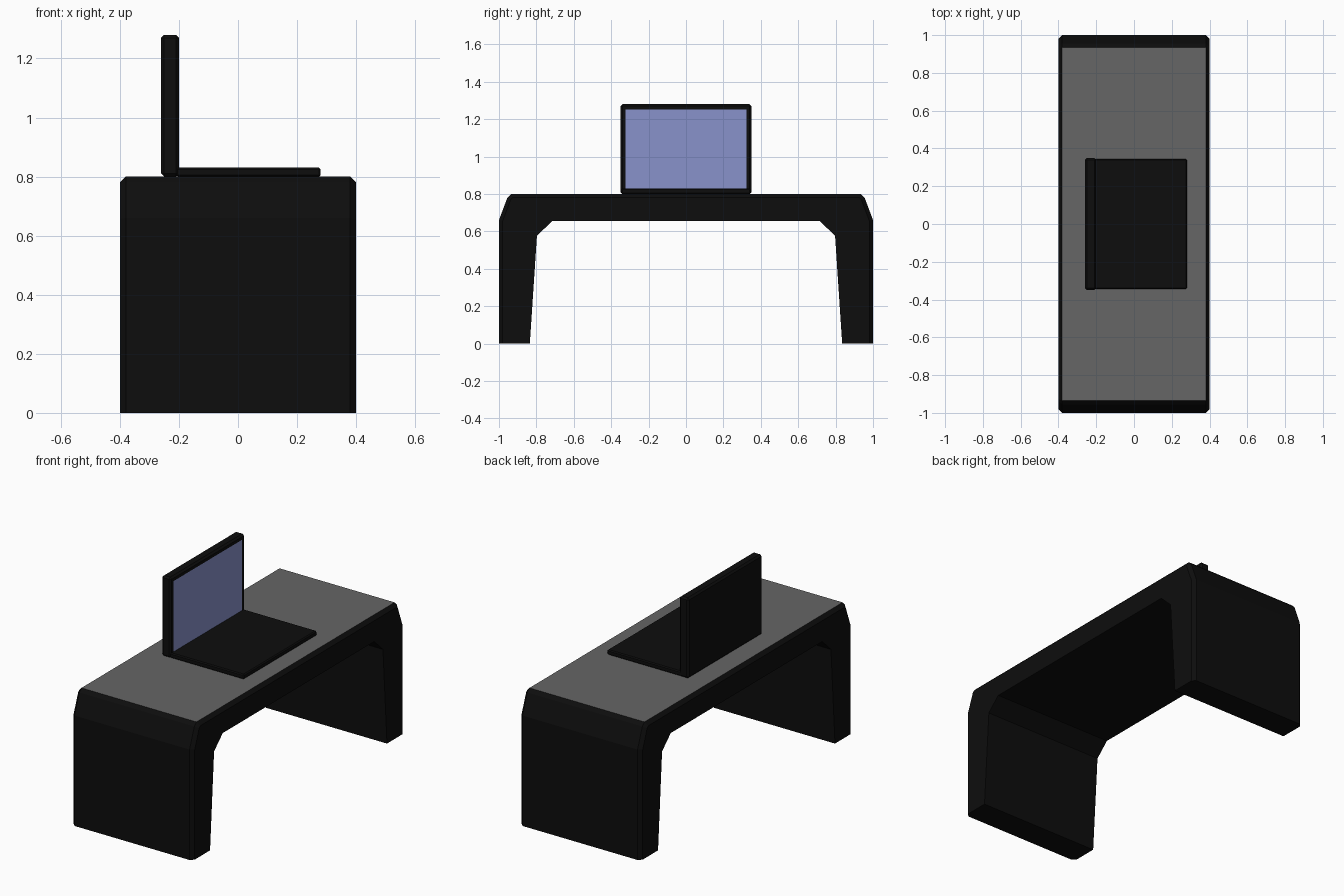
import bpy, bmesh
from mathutils import Vector

if "Cube" in bpy.data.objects:
    bpy.data.objects.remove(bpy.data.objects["Cube"])


def material(name, rgb):
    m = bpy.data.materials.new(name)
    m.diffuse_color = (*rgb, 1)
    m.use_nodes = True
    m.node_tree.nodes["Principled BSDF"].inputs["Base Color"].default_value = m.diffuse_color
    return m


black = material("black", (0.004, 0.004, 0.004))
grey = material("desk_grey", (0.133, 0.133, 0.133))
blue = material("screen_blue", (0.25, 0.29, 0.6))


def finish(bm, name, *mats):
    bmesh.ops.recalc_face_normals(bm, faces=bm.faces[:])
    me = bpy.data.meshes.new(name)
    bm.to_mesh(me)
    bm.free()
    for m in mats:
        me.materials.append(m)
    ob = bpy.data.objects.new(name, me)
    bpy.context.collection.objects.link(ob)
    return ob


def chamfer(bm, edges, width):
    bmesh.ops.bevel(bm, geom=edges, offset=width, segments=1,
                    profile=0.5, affect='EDGES')


def box(lo, hi):
    bm = bmesh.new()
    bmesh.ops.create_cube(bm, size=1)
    lo, hi = Vector(lo), Vector(hi)
    bmesh.ops.scale(bm, vec=hi - lo, verts=bm.verts)
    bmesh.ops.translate(bm, vec=(lo + hi) / 2, verts=bm.verts)
    return bm


# Desk: mirrored arch profile in (y, z), extruded along x
outer = [(1, 0), (1, 0.66), (0.955, 0.78), (0.935, 0.80)]
inner = [(0.715, 0.655), (0.797, 0.577), (0.835, 0)]
outer += [(-y, z) for y, z in reversed(outer)]
inner = [(-y, z) for y, z in reversed(inner)] + inner
bm = bmesh.new()
profile = outer + inner
rings = [[bm.verts.new((x, y, z)) for y, z in profile] for x in (-0.4, 0.4)]
n = len(profile)
bm.faces.new(rings[0])
bm.faces.new(rings[1])
for i in range(n):
    j = (i + 1) % n
    bm.faces.new((rings[0][i], rings[0][j], rings[1][j], rings[1][i]))
bmesh.ops.recalc_face_normals(bm, faces=bm.faces[:])
# chamfer only the outer rim on both long sides
rim = [bm.edges.get((r[i], r[i + 1])) for r in rings for i in range(len(outer) - 1)]
chamfer(bm, rim, 0.02)
bm.normal_update()
for f in bm.faces:
    if f.normal.z > 0.99 and f.calc_center_median().z > 0.79:
        f.material_index = 1
finish(bm, "desk", black, grey)

# Laptop keyboard base
bm = box((-0.21, -0.345, 0.80), (0.28, 0.345, 0.83))
chamfer(bm, bm.edges[:], 0.006)
finish(bm, "laptop_base", black)

# Laptop lid with an inset display face
bm = box((-0.26, -0.35, 0.80), (-0.20, 0.35, 1.28))
chamfer(bm, bm.edges[:], 0.01)
bm.normal_update()
front = max(bm.faces, key=lambda f: f.calc_center_median().x)
bmesh.ops.inset_region(bm, faces=[front], thickness=0.025)
front.material_index = 1
finish(bm, "laptop_lid", black, blue)
